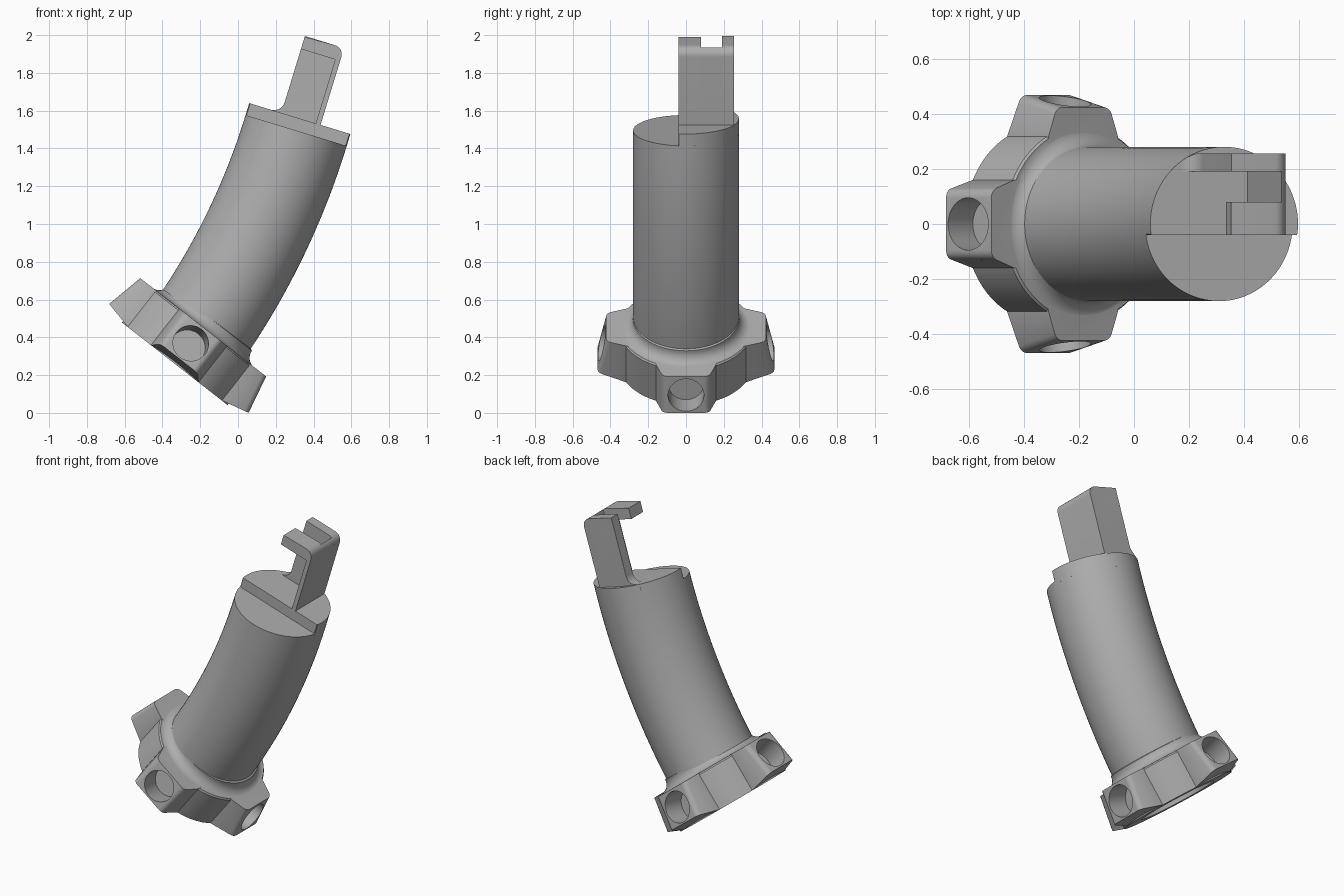
import bpy, bmesh
from math import radians, sin, cos, pi, sqrt
from mathutils import Matrix, Vector

if "Cube" in bpy.data.objects:
    bpy.data.objects.remove(bpy.data.objects["Cube"])

grey = bpy.data.materials.new("plain grey")
grey.use_nodes = True
COLOUR = (0.42, 0.42, 0.42, 1)
grey.diffuse_color = COLOUR
grey.node_tree.nodes["Principled BSDF"].inputs["Base Color"].default_value = COLOUR

TUBE_R, BEND_R = 0.28, 3.82
LOW, HIGH = radians(38), radians(17)
BASE = Vector((-0.335, 0, 0.26))


def frame(a):
    """Cross-section frame of the bent axis where it leans by angle a."""
    p = BASE + BEND_R * Vector((cos(a) - cos(LOW), 0, sin(LOW) - sin(a)))
    return Matrix.Translation(p) @ Matrix.Rotation(a, 4, 'Y')


FOOT, HEAD = frame(LOW), frame(HIGH)
SIDEWAYS = HEAD @ Matrix(((1, 0, 0, 0), (0, 0, 1, 0), (0, 1, 0, 0), (0, 0, 0, 1)))


def finish(name, bm, matrix=Matrix()):
    bm.transform(matrix)
    bmesh.ops.recalc_face_normals(bm, faces=bm.faces)
    me = bpy.data.meshes.new(name)
    bm.to_mesh(me)
    bm.free()
    me.materials.append(grey)
    ob = bpy.data.objects.new(name, me)
    bpy.context.collection.objects.link(ob)
    return ob


def prism(name, outline, h0, h1, matrix, limit=False):
    """Extrude a flat outline; limit keeps it inside the tube's round."""
    bm = bmesh.new()
    rings = [[bm.verts.new((x, y, h)) for x, y in outline] for h in (h0, h1)]
    if limit:
        for v in bm.verts:
            v.co.z = min(v.co.z, sqrt(TUBE_R ** 2 - v.co.x ** 2))
    skin(bm, rings)
    return finish(name, bm, matrix)


def skin(bm, rings):
    n = len(rings[0])
    for a, b in zip(rings, rings[1:]):
        for i in range(n):
            j = (i + 1) % n
            bm.faces.new((a[i], a[j], b[j], b[i]))
    bm.faces.new(rings[0])
    bm.faces.new(rings[-1])


def arc(cx, cy, r, a0, a1, n=8):
    steps = [radians(a0 + (a1 - a0) * i / n) for i in range(n + 1)]
    return [(cx + r * cos(a), cy + r * sin(a)) for a in steps]


def clipped_round(r, xmin, ymin, ymax):
    """Circle outline flattened against straight limits."""
    pts = []
    for x, y in arc(0, 0, r, 0, 360, 96)[:-1]:
        p = (max(x, xmin), min(max(y, ymin), ymax))
        if not pts or (Vector(p) - Vector(pts[-1])).length > 1e-5:
            pts.append(p)
    return pts


def combine(ob, other, operation):
    other.hide_render = True
    mod = ob.modifiers.new("combine", 'BOOLEAN')
    mod.object, mod.operation, mod.solver = other, operation, 'EXACT'
    bpy.context.view_layer.objects.active = ob
    bpy.ops.object.modifier_apply(modifier=mod.name)
    bpy.data.objects.remove(other)


def rod_cutter(r, start, direction, depth):
    bm = bmesh.new()
    bmesh.ops.create_cone(bm, cap_ends=True, segments=40, radius1=r, radius2=r, depth=depth)
    turn = Vector(direction).to_track_quat('Z', 'Y').to_matrix().to_4x4()
    return finish("cutter", bm, Matrix.Translation(start) @ turn)


# Bent grip tube
bm = bmesh.new()
rings = []
for k in range(29):
    m = frame(radians(35.7) + (HIGH - radians(35.7)) * k / 28)
    rings.append([bm.verts.new(m @ Vector((x, y, 0)))
                  for x, y in arc(0, 0, TUBE_R, 0, 360, 72)[:-1]])
skin(bm, rings)
parts = [finish("grip_tube", bm)]

# Round flange with a fillet and an open socket underneath
profile = [(0, 0.15), (0.24, 0.15), (0.24, 0), (0.355, 0), (0.355, 0.235), (0.348, 0.244)]
profile += arc(0.342, 0.306, 0.062, 270, 180) + [(0.27, 0.31), (0, 0.31)]
bm = bmesh.new()
verts = [bm.verts.new((r, 0, z)) for r, z in profile]
edges = [bm.edges.new(pair) for pair in zip(verts, verts[1:])]
bmesh.ops.spin(bm, geom=verts + edges, cent=(0, 0, 0), axis=(0, 0, 1),
               angle=2 * pi, steps=72, use_merge=True)
bmesh.ops.remove_doubles(bm, verts=bm.verts, dist=1e-5)
flange = finish("flange", bm)

# Four tapered lugs, each with a blind hole square to its sloping face
for k in range(4):
    spin = Matrix.Rotation(k * pi / 2, 4, 'Z')
    bm = bmesh.new()
    rings = []
    for low_r, low_z, top_r, half in ((0.27, 0.001, 0.27, 0.16),
                                      (0.317, 0.001, 0.317, 0.16),
                                      (0.468, 0.036, 0.423, 0.122)):
        corners = ((low_r, -half, low_z), (low_r, half, low_z),
                   (top_r, half, 0.245), (top_r, -half, 0.245))
        rings.append([bm.verts.new(c) for c in corners])
    skin(bm, rings)
    a, b, c, d = rings[-1]
    bmesh.ops.bevel(bm, geom=[bm.edges.get((b, c)), bm.edges.get((a, d))],
                    offset=0.025, segments=4, profile=0.5, affect='EDGES')
    combine(flange, finish("lug", bm, spin), 'UNION')
for k in range(4):
    spin = Matrix.Rotation(k * pi / 2, 4, 'Z')
    hole = rod_cutter(0.095, (0.446, 0, 0.138), (0.977, 0, 0.21), 0.28)
    hole.data.transform(spin)
    combine(flange, hole, 'DIFFERENCE')
flange.data.transform(FOOT)
parts.append(flange)

# Raised step on the rear part of the tube's end
FRONT, REAR = -0.04, 0.255
parts.append(prism("end_step", clipped_round(TUBE_R, -1, FRONT, 1), -0.02, 0.066, HEAD))

# Hollow side post following the tube's round
post = prism("side_post", clipped_round(TUBE_R, 0.09, FRONT, REAR), -0.02, 0.373, HEAD)
pocket = prism("cutter", clipped_round(0.25, 0.145, -0.01, 1), 0.07, 0.5, HEAD)
combine(post, pocket, 'DIFFERENCE')
parts.append(post)

# Bracket: rear wall, thin spine and front hook
crown = [(0.115, 0.03)] + arc(0.065, 0.442, 0.05, 0, 90)
wall_outline = crown + [(-0.102, 0.492)] + arc(-0.162, 0.126, 0.06, 0, -90) + [(-0.162, 0.03)]
wall = prism("rear_wall", wall_outline, 0.19, REAR, SIDEWAYS, limit=True)
for radius, y, depth in ((0.028, 0.22, 0.3), (0.048, 0.19, 0.03)):
    hole = rod_cutter(radius, (-0.003, y, 0.354), (0, 1, 0), depth)
    hole.data.transform(HEAD)
    combine(wall, hole, 'DIFFERENCE')
parts.append(wall)

spine = [(0.115, 0.03)] + arc(0.065, 0.442, 0.05, 0, 62) + [(0.088, 0.03)]
parts.append(prism("spine", spine, 0.07, 0.2, SIDEWAYS))
hook = crown + [(-0.102, 0.487), (-0.102, 0.42), (0.088, 0.42), (0.088, 0.03)]
parts.append(prism("front_hook", hook, FRONT, 0.08, SIDEWAYS))

# Smooth rounds, keep hard edges
bpy.ops.object.select_all(action='DESELECT')
for ob in parts:
    ob.select_set(True)
bpy.context.view_layer.objects.active = parts[0]
bpy.ops.object.shade_smooth_by_angle(angle=radians(30))
